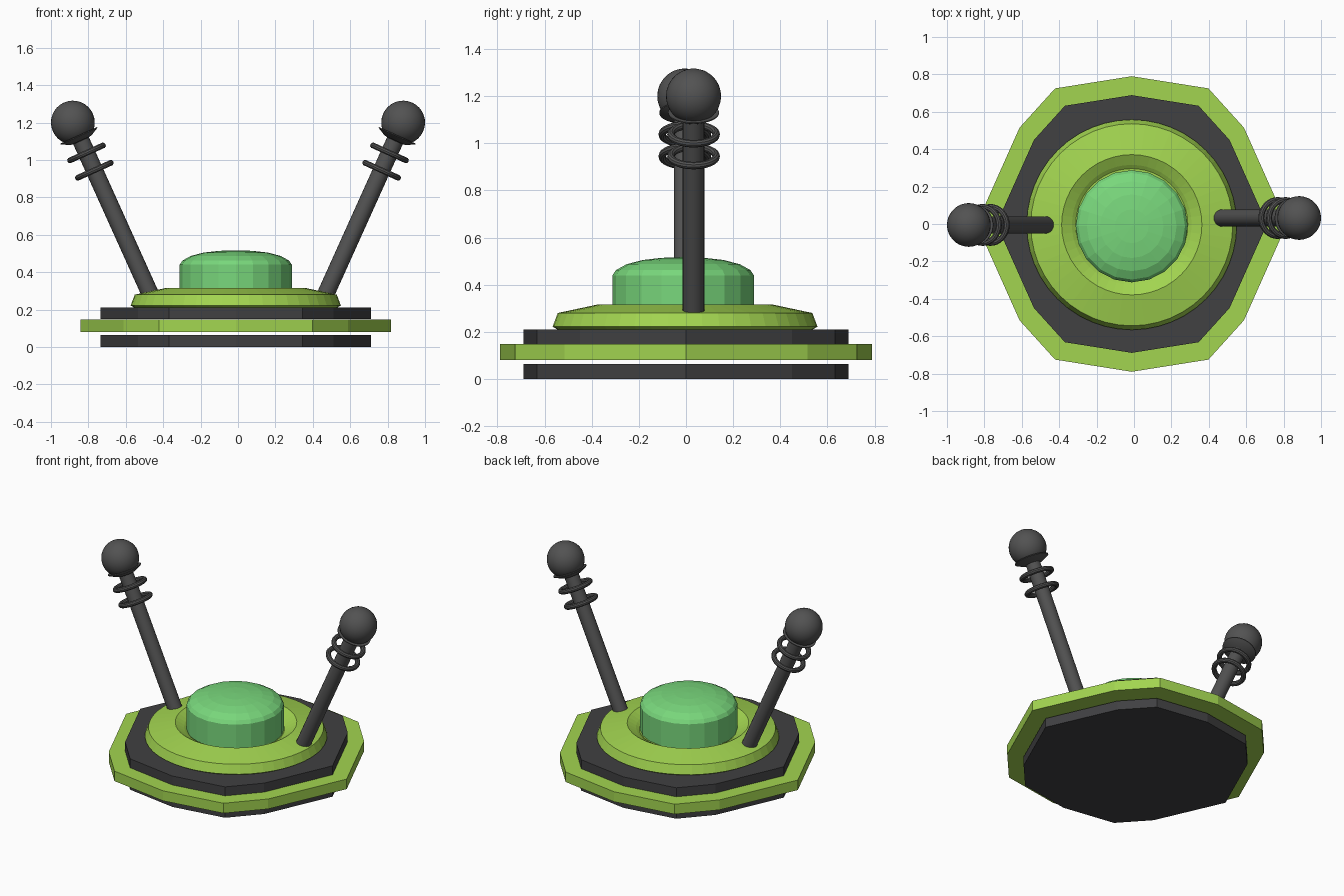
import bpy, bmesh, math
from mathutils import Vector

if "Cube" in bpy.data.objects:
    bpy.data.objects.remove(bpy.data.objects["Cube"])


def mat(name, r, g, b):
    m = bpy.data.materials.new(name)
    m.diffuse_color = (r, g, b, 1)
    m.use_nodes = True
    m.node_tree.nodes["Principled BSDF"].inputs["Base Color"].default_value = m.diffuse_color
    return m


LIME = mat("lime green", 0.36, 0.66, 0.08)
MINT = mat("mint green", 0.19, 0.68, 0.20)
CHAR = mat("charcoal", 0.052, 0.052, 0.054)
GREY = mat("dark grey", 0.085, 0.085, 0.085)

CX, CY = -0.012, -0.004


def finish(name, bm, material, loc=(0, 0, 0), axis=None, smooth=False):
    bmesh.ops.recalc_face_normals(bm, faces=bm.faces)
    me = bpy.data.meshes.new(name)
    bm.to_mesh(me)
    bm.free()
    me.materials.append(material)
    ob = bpy.data.objects.new(name, me)
    bpy.context.collection.objects.link(ob)
    ob.location = loc
    if axis is not None:
        ob.rotation_euler = axis.to_track_quat('Z', 'Y').to_euler()
    if smooth:
        bpy.ops.object.select_all(action='DESELECT')
        ob.select_set(True)
        bpy.context.view_layer.objects.active = ob
        bpy.ops.object.shade_smooth_by_angle(angle=math.radians(30))
    return ob


def lathe(name, profile, n, material, closed=False, **kw):
    """Spin (radius, z) points round z; open profiles get end caps or poles."""
    bm = bmesh.new()
    rings = []
    for r, z in profile:
        if r < 1e-6:
            rings.append([bm.verts.new((0, 0, z))])
        else:
            rings.append([bm.verts.new((r * math.cos(2 * math.pi * i / n),
                                        r * math.sin(2 * math.pi * i / n), z)) for i in range(n)])
    pairs = list(zip(rings, rings[1:]))
    if closed:
        pairs.append((rings[-1], rings[0]))
    for a, b in pairs:
        for i in range(n):
            j = (i + 1) % n
            quad = [a[i % len(a)], a[j % len(a)], b[j % len(b)], b[i % len(b)]]
            bm.faces.new(list(dict.fromkeys(quad)))
    if not closed:
        for ring in (rings[0], rings[-1]):
            if len(ring) > 2:
                bm.faces.new(ring)
    return finish(name, bm, material, **kw)


# Twelve-cornered base plates, one quarter outline mirrored round
quarter = [(0.83, 0), (0.60, 0.515), (0.41, 0.725), (0, 0.79)]
half = quarter + [(-x, y) for x, y in reversed(quarter[:-1])]
outline = half + [(x, -y) for x, y in reversed(half[1:-1])]


def plate(name, scale, z0, z1, material):
    bm = bmesh.new()
    f = bm.faces.new([bm.verts.new((x * scale, y * scale, z0)) for x, y in outline])
    ext = bmesh.ops.extrude_face_region(bm, geom=[f], use_keep_orig=True)
    verts = [v for v in ext["geom"] if isinstance(v, bmesh.types.BMVert)]
    bmesh.ops.translate(bm, verts=verts, vec=(0, 0, z1 - z0))
    finish(name, bm, material, loc=(CX, 0, 0))


plate("bottom_plate", 0.872, 0, 0.063, CHAR)
plate("middle_plate", 1.0, 0.08, 0.148, LIME)
plate("upper_plate", 0.872, 0.149, 0.21, CHAR)

# Round collar with a sunken groove round the button
lathe("collar", [(0.54, 0.209), (0.562, 0.222), (0.54, 0.28), (0.375, 0.315),
                 (0.32, 0.285), (0.30, 0.27), (0, 0.27)], 48, LIME, loc=(CX, CY, 0))

# Domed push button
lathe("button", [(0.30, 0.26), (0.30, 0.44), (0.285, 0.462), (0.24, 0.487),
                 (0.17, 0.505), (0.09, 0.514), (0, 0.517)], 20, MINT, loc=(CX, CY - 0.008, 0))

# Two leaning antennas: rod, two rings, cup and ball
BALL_R = 0.117
for side, sx, y in (("right", 1, 0.032), ("left", -1, -0.005)):
    foot = Vector((sx * 0.468, y, 0.28))
    tip = Vector((sx * 0.883, y, 1.2))
    axis = (tip - foot).normalized()
    length = (tip - foot).length
    lathe(side + "_rod", [(0.046, 0), (0.046, length)], 20, GREY, loc=foot, axis=axis, smooth=True)
    lathe(side + "_ball", [(BALL_R * math.sin(math.pi * i / 16), -BALL_R * math.cos(math.pi * i / 16))
                           for i in range(17)], 32, GREY, loc=tip, axis=axis, smooth=True)
    tube = [(0.096 + 0.016 * math.cos(2 * math.pi * i / 10), 0.016 * math.sin(2 * math.pi * i / 10))
            for i in range(10)]
    for k, d in enumerate((0.28, 0.178)):
        lathe(f"{side}_ring_{k + 1}", tube, 32, GREY, closed=True,
              loc=tip - axis * d, axis=axis, smooth=True)
    lathe(side + "_cup", [(0.06, -0.025), (0.108, 0), (0.108, 0.005)], 32, GREY,
          loc=tip - axis * 0.08, axis=axis, smooth=True)
